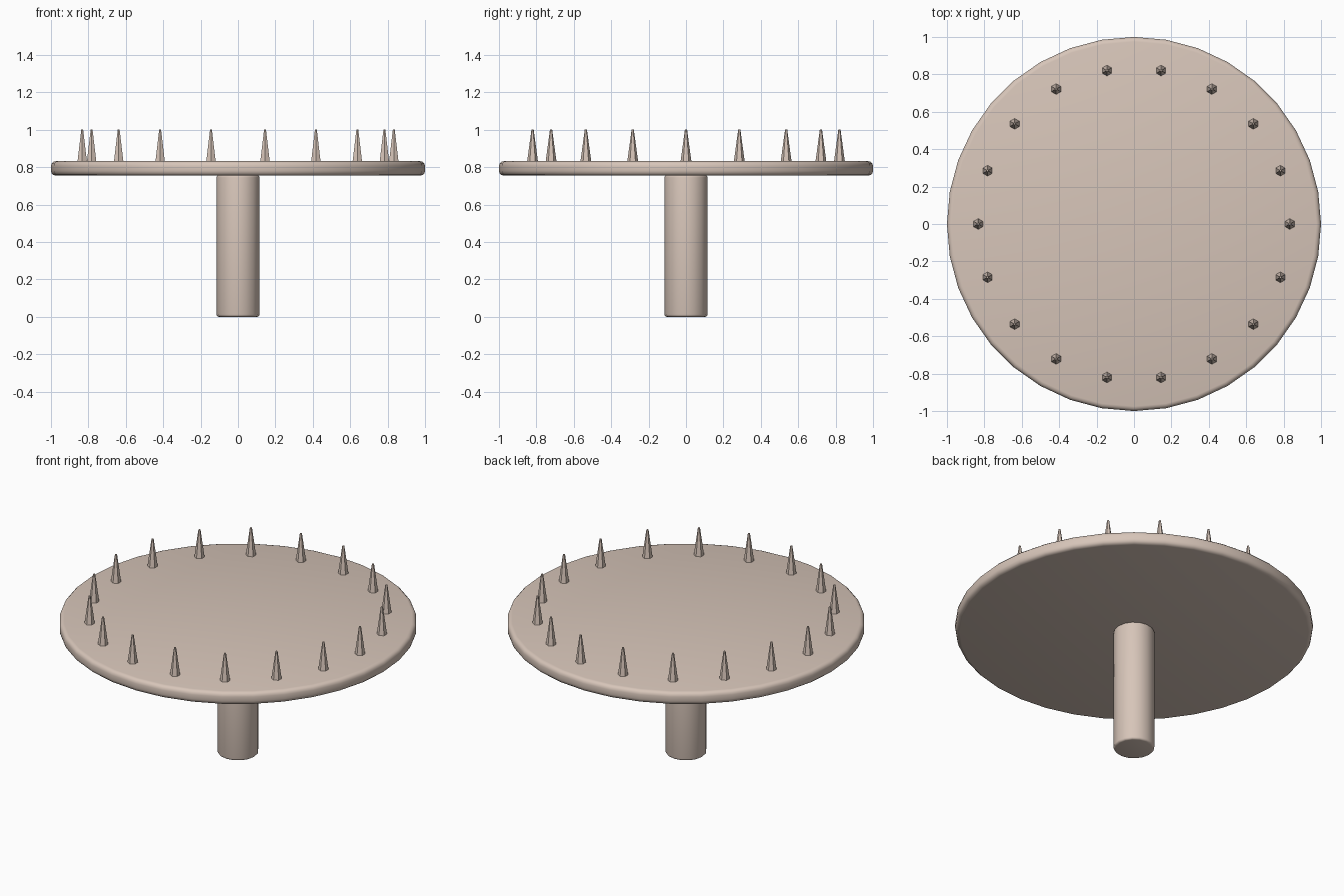
import bpy
import math

cube = bpy.data.objects.get("Cube")
if cube:
    bpy.data.objects.remove(cube, do_unlink=True)

# One flat beige for everything
beige = bpy.data.materials.new("warm_beige")
beige.use_nodes = True
color = (0.68, 0.56, 0.485, 1)
beige.diffuse_color = color
beige.node_tree.nodes["Principled BSDF"].inputs["Base Color"].default_value = color


def finish(name):
    obj = bpy.context.object
    obj.name = name
    obj.data.materials.append(beige)
    return obj


def rounded_cylinder(name, sides, radius, bottom, top, bevel):
    bpy.ops.mesh.primitive_cylinder_add(
        vertices=sides, radius=radius, depth=top - bottom,
        location=(0, 0, (top + bottom) / 2))
    obj = finish(name)
    mod = obj.modifiers.new("rounded_rim", 'BEVEL')
    mod.width = bevel
    mod.segments = 3
    mod.limit_method = 'ANGLE'
    mod.angle_limit = math.radians(60)
    bpy.ops.object.modifier_apply(modifier=mod.name)
    bpy.ops.object.shade_smooth_by_angle(angle=math.radians(31))
    return obj


# Round plate and its post
rounded_cylinder("plate", 36, 1.0, 0.755, 0.832, 0.025)
rounded_cylinder("post", 16, 0.115, 0, 0.757, 0.012)

# Ring of tapered six-sided spikes
SPIKES = 18
for i in range(SPIKES):
    a = math.tau * i / SPIKES
    bpy.ops.mesh.primitive_cone_add(
        vertices=6, radius1=0.029, radius2=0.006, depth=0.17,
        location=(0.833 * math.cos(a), 0.833 * math.sin(a), 0.915))
    finish(f"spike_{i + 1}")
